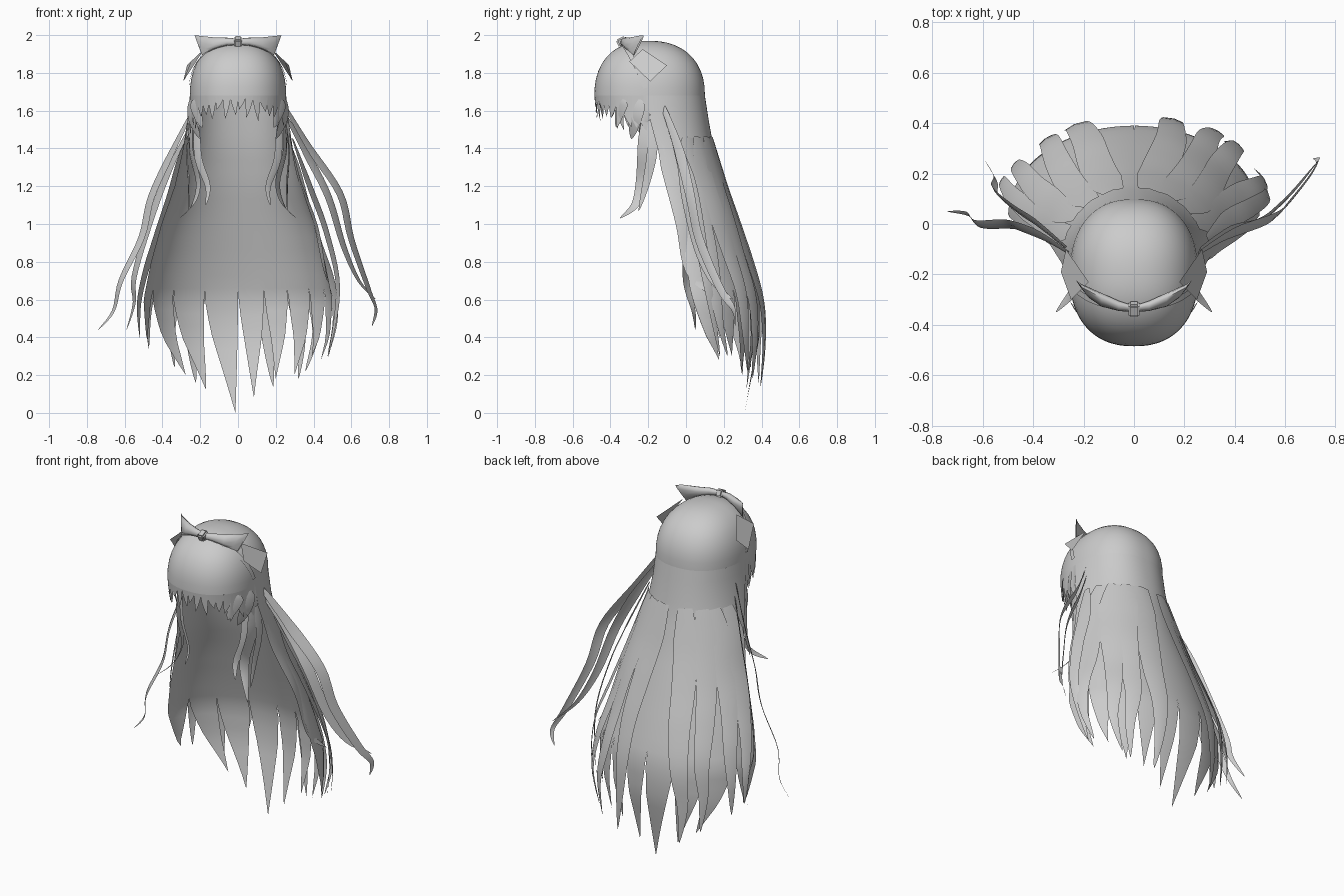
import bpy, bmesh, math, random
from mathutils import Vector, Matrix

if "Cube" in bpy.data.objects:
    bpy.data.objects.remove(bpy.data.objects["Cube"])

random.seed(4)
MAT = bpy.data.materials.new("hair grey")
MAT.diffuse_color = (0.6, 0.6, 0.6, 1)
MAT.use_nodes = True
MAT.node_tree.nodes["Principled BSDF"].inputs["Base Color"].default_value = MAT.diffuse_color

# height, half width, side-edge y, back y
PROFILE = [(1.68, .255, -.2, .1), (1.55, .268, -.19, .12), (1.4, .29, -.15, .147),
           (1.2, .335, -.08, .2), (1.0, .405, -.03, .265), (.8, .46, 0, .33),
           (.6, .5, .03, .39), (.4, .49, .06, .39), (.2, .43, .14, .35), (0, .39, .2, .31)]
POW = 2.3


def finish(name, bm, angle=50):
    bmesh.ops.remove_doubles(bm, verts=bm.verts, dist=0.0004)
    me = bpy.data.meshes.new(name)
    bm.to_mesh(me)
    bm.free()
    me.materials.append(MAT)
    ob = bpy.data.objects.new(name, me)
    bpy.context.collection.objects.link(ob)
    bpy.ops.object.select_all(action='DESELECT')
    ob.select_set(True)
    bpy.context.view_layer.objects.active = ob
    bpy.ops.object.shade_smooth_by_angle(angle=math.radians(angle))
    return ob


def grid(bm, rows):
    vs = [[bm.verts.new(p) for p in r] for r in rows]
    for a, b in zip(vs, vs[1:]):
        for j in range(len(a) - 1):
            bm.faces.new((a[j], a[j + 1], b[j + 1], b[j]))


def profile(z):
    for a, b in zip(PROFILE, PROFILE[1:]):
        if z >= b[0]:
            t = (a[0] - z) / (a[0] - b[0])
            return [a[k] + (b[k] - a[k]) * t for k in (1, 2, 3)]
    return PROFILE[-1][1:]


def hair(deg, z, out=0.0):
    """Point on the hair surface; 0 degrees is the back, 180 the forehead."""
    a = math.radians(deg)
    s0, c0 = math.sin(a), math.cos(a)
    n = 2 + (POW - 2) * max(0, min(1, (z - 1.2) / .48))
    q = (abs(s0) ** n + abs(c0) ** n) ** (1 / n)
    s, c = s0 / q, c0 / q
    if z >= 1.68:
        k = max(0, 1 - ((z - 1.68) / .29) ** POW) ** (1 / POW)
        p = Vector((.255 * k * s, -.2 + (.3 if c > 0 else .285) * k * c, z))
    elif c >= -1e-6:
        w, yf, yb = profile(z)
        p = Vector((w * s, yf + (yb - yf) * c, z))
    else:
        k = 1 - .3 * (1.68 - z) * -c
        p = Vector((.255 * k * s, -.2 + .285 * k * c, z))
    return p + Vector((s0, c0, 0)) * out


def lock(bm, a0, a1, tip_a, top, split, tip, cols=6):
    """Strip of the surface that narrows to a point below the split height."""
    rows = []
    n = max(2, round((top - split) / .07))
    for i in range(n):
        z = top + (split - top) * i / n
        rows.append([hair(a0 + (a1 - a0) * j / cols, z) for j in range(cols + 1)])
    for i in range(9):
        t = i / 8
        mid = (a0 + a1) / 2 + (tip_a - (a0 + a1) / 2) * t ** 1.4
        half = (a1 - a0) / 2 * (1 - t ** 1.5)
        z = split + (tip - split) * t
        rows.append([hair(mid + half * (2 * j / cols - 1), z) for j in range(cols + 1)])
    grid(bm, rows)


def smooth_path(pts, n=5):
    pts = [Vector(p) for p in pts]
    p = [pts[0]] + pts + [pts[-1]]
    res = []
    for i in range(1, len(p) - 2):
        a, b, c, d = p[i - 1:i + 3]
        for k in range(n):
            t = k / n
            res.append(.5 * (2 * b + (c - a) * t + (2 * a - 5 * b + 4 * c - d) * t * t
                             + (3 * b - a - 3 * c + d) * t ** 3))
    return res + [pts[-1]]


def strand(name, pts, width, mirror=False, blunt=.4, face=None, crease=.15):
    """Creased ribbon following a path, facing away from the head axis."""
    path = smooth_path(pts)
    n = len(path) - 1
    bm = bmesh.new()
    rows = []
    for i, p in enumerate(path):
        tan = (path[min(i + 1, n)] - path[max(i - 1, 0)]).normalized()
        out = Vector(face).normalized() if face else Vector((p.x, p.y + .15, 0)).normalized()
        side = tan.cross(out).normalized()
        nrm = side.cross(tan)
        t = i / n
        w = width / 2 * min(1, blunt + 3 * t) * (1 - t ** 3) + .0008
        rows.append([p - side * w, p + nrm * w * crease, p + side * w])
    grid(bm, rows)
    if mirror:
        bmesh.ops.scale(bm, vec=(-1, 1, 1), verts=bm.verts)
        bmesh.ops.reverse_faces(bm, faces=bm.faces)
    return finish(name, bm, 60)


# crown of the head
bm = bmesh.new()
grid(bm, [[hair(d, 1.68 + .29 * math.cos(math.radians(t))) for d in range(0, 361, 4)]
          for t in (0, 4, 9, 15, 22, 30, 38, 46, 54, 63, 72, 81, 90)])
finish("crown", bm)

# long back curtain split into pointed locks
bounds = [-90, -66, -44, -21, 0, 16, 32, 50, 68, 90]
tip_angles = [-80, -40, -24, -2, 12, 28, 44, 58, 75]
tip_z = [.37, .2, .12, 0, .08, .18, .2, .3, .28]
bm = bmesh.new()
for a0, a1, ta, tz in zip(bounds, bounds[1:], tip_angles, tip_z):
    lock(bm, a0, a1, ta, 1.68, .66, tz)
finish("back_curtain", bm)

# jagged fringe around the forehead
bm = bmesh.new()
N = 20
for i in range(N):
    a0, a1 = 90 + 180 * i / N, 90 + 180 * (i + 1) / N
    f = max(0, -math.cos(math.radians((a0 + a1) / 2)))
    split = 1.67 - .13 * (1 - f)
    lock(bm, a0, a1, (a0 + a1) / 2 + random.uniform(-5, 5), 1.68, split,
         split - random.uniform(.05, .12), cols=3)
finish("fringe", bm)

# layered locks over the back, tips flicked outwards
for i, (a, ta, tz, w) in enumerate([(-76, -72, .4, .1), (-58, -62, .34, .11), (-42, -40, .24, .12),
                                    (-20, -27, .16, .14), (14, 20, .14, .14), (32, 38, .18, .13),
                                    (50, 46, .22, .12), (66, 70, .3, .11)]):
    pts = [hair(a * .85, 1.46, .002)]
    for k in range(1, 7):
        t = k / 6
        pts.append(hair(a + (ta - a) * t + 2.5 * t * math.sin(k * 1.6 + i), 1.46 + (tz - 1.46) * t,
                        .014 + .05 * t * t + .012 * t * math.sin(k * 1.7 + i)))
    strand("back_lock", pts, w, blunt=.6)

# loose strands either side
RF, LF = (.5, -.55, .45), (-.5, -.55, .45)
strand("right_long_strand", [(.25, -.12, 1.62), (.38, -.04, 1.4), (.54, .02, 1.16), (.6, .07, .92),
                             (.69, .18, .66), (.73, .25, .55), (.71, .26, .46)], .06, face=RF)
strand("right_long_strand", [(.26, -.1, 1.56), (.37, -.03, 1.36), (.48, .0, 1.14), (.56, .06, .88),
                             (.64, .14, .7), (.73, .25, .6)], .06, face=RF)
strand("right_side_strand", [(.27, -.14, 1.48), (.32, -.08, 1.25), (.41, -.02, 1.0),
                             (.46, .02, .75), (.5, .14, .62)], .08)
strand("right_rear_strand", [(.29, -.06, 1.45), (.38, .02, 1.2), (.47, .07, .95), (.53, .12, .65),
                             (.48, .18, .3)], .08)
strand("left_long_strand", [(-.25, -.12, 1.58), (-.36, -.05, 1.36), (-.46, -.01, 1.14),
                            (-.51, .0, .93), (-.62, .0, .7), (-.66, .04, .54), (-.74, .05, .44)],
       .055, face=LF)
strand("left_long_strand", [(-.26, -.1, 1.5), (-.38, .0, 1.25), (-.47, .06, 1.0), (-.55, .13, .72),
                            (-.55, .18, .58), (-.59, .25, .44)], .055, face=LF)
for m in (False, True):
    # locks in front of the ears
    strand("front_lock", [(.24, -.21, 1.6), (.25, -.22, 1.4), (.21, -.235, 1.22), (.24, -.27, 1.1),
                          (.31, -.35, 1.03)], .075, m)
    strand("front_lock", [(.25, -.18, 1.56), (.27, -.18, 1.38), (.26, -.21, 1.22), (.26, -.25, 1.07)],
           .055, m)
    strand("inner_lock", [(.22, -.24, 1.55), (.21, -.24, 1.35), (.16, -.25, 1.2), (.17, -.27, 1.1)],
           .045, m, face=(.5, -.8, 0))
    # pointed tufts at the temples
    strand("temple_tuft", [(.25, -.25, 1.66), (.245, -.27, 1.56), (.2, -.29, 1.45)], .09, m)
    strand("temple_tuft", [(.235, -.33, 1.66), (.22, -.35, 1.6), (.19, -.37, 1.51)], .08, m)

# hair band lying on the crown under the bow
bm = bmesh.new()
rows = []
for dy in (.012, -.012):
    row = []
    for d in range(-84, 85, 7):
        x, y = .255 * math.sin(math.radians(d)), -.2 - .13 * math.cos(math.radians(d)) + dy
        k = abs(x / .255) ** POW + abs((y + .2) / .285) ** POW
        p = Vector((x, y, 1.68 + .29 * max(0, 1 - k) ** (1 / POW)))
        row.append(p + (p - Vector((0, -.2, 1.68))).normalized() * .007)
    rows.append(row)
grid(bm, rows)
finish("band", bm)

# bow wings and tails
TILT = Vector((0, .45, .89))
for s in (1, -1):
    bm = bmesh.new()
    rows = []
    for x, y, z, h, d in [(.01, -.335, 1.965, .018, .012), (.06, -.325, 1.965, .022, .02),
                          (.13, -.3, 1.955, .035, .024), (.185, -.27, 1.95, .052, .018),
                          (.21, -.25, 1.946, .06, .004)]:
        rows.append([Vector((s * (x + .02 * math.sin(t) * (x > .15)), y, z)) + TILT * h * math.sin(t)
                     + Vector((0, -.89, .45)) * d * math.cos(t)
                     for t in [k * math.pi / 5 for k in range(11)]])
    grid(bm, rows)
    bmesh.ops.recalc_face_normals(bm, faces=bm.faces)
    finish("bow_wing", bm)
    bm = bmesh.new()
    tail = [(.18, -.23, 1.925), (.25, -.3, 1.86), (.29, -.19, 1.755), (.27, -.1, 1.84)]
    f = bm.faces.new([bm.verts.new((s * x, y, z)) for x, y, z in tail])
    if s < 0:
        f.normal_flip()
    finish("bow_tail", bm)

# bow knot
bm = bmesh.new()
bmesh.ops.create_cube(bm, size=1, matrix=Matrix.Translation((0, -.338, 1.965))
                      @ Matrix.Rotation(.45, 4, 'X') @ Matrix.Diagonal((.044, .055, .046, 1)))
bmesh.ops.bevel(bm, geom=bm.edges[:], offset=.008, segments=2, affect='EDGES')
finish("bow_knot", bm)
